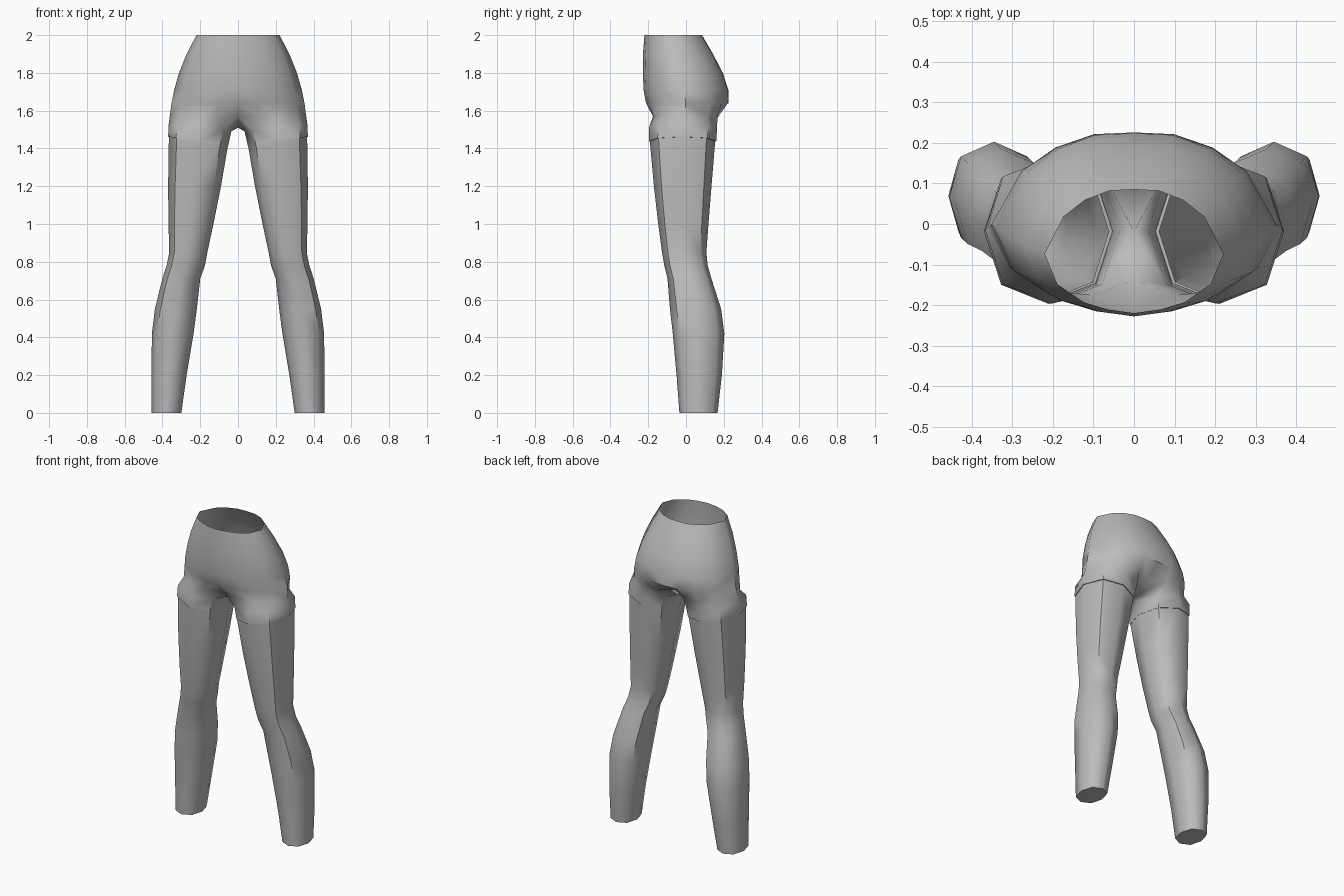
import bpy, bmesh, math

if "Cube" in bpy.data.objects:
    bpy.data.objects.remove(bpy.data.objects["Cube"])

grey = bpy.data.materials.new("plain grey")
grey.diffuse_color = (0.5, 0.5, 0.5, 1)
grey.use_nodes = True
grey.node_tree.nodes["Principled BSDF"].inputs["Base Color"].default_value = grey.diffuse_color


def finish(bm, name):
    """Make a mirrored, smooth shaded object out of the right half."""
    bmesh.ops.recalc_face_normals(bm, faces=bm.faces)
    me = bpy.data.meshes.new(name)
    bm.to_mesh(me)
    bm.free()
    me.materials.append(grey)
    ob = bpy.data.objects.new(name, me)
    bpy.context.collection.objects.link(ob)
    mod = ob.modifiers.new("mirror", 'MIRROR')
    mod.use_clip = True
    bpy.ops.object.select_all(action='DESELECT')
    ob.select_set(True)
    bpy.context.view_layer.objects.active = ob
    bpy.ops.object.shade_smooth_by_angle(angle=math.radians(50))
    return ob


def bridge(bm, a, b, closed):
    n = len(a)
    for i in range(n if closed else n - 1):
        j = (i + 1) % n
        bm.faces.new((a[i], a[j], b[j], b[i]))


def octagon(x0, x1, y0, y1, z, tilt=0.0):
    """Eight points, from inner front round the outside to the inner side."""
    cx, cy, rx, ry = (x0 + x1) / 2, (y0 + y1) / 2, (x1 - x0) / 2, (y1 - y0) / 2
    pts = []
    for k in range(8):
        a = math.radians(-135 + 45 * k)
        s = 1.04 if k % 2 == 0 else 1.0
        x = cx + rx * s * math.cos(a)
        pts.append((x, cy + ry * s * math.sin(a), z + tilt * (x - cx)))
    return pts


# Shorts: half rings from front centre to back centre, open at the waist
outline = [(0, -1), (.3, -.94), (.57, -.82), (.86, -.53), (1, -.04),
           (.79, .56), (.55, .83), (.28, .98), (0, 1)]
rows = [  # z, half width, front y, back y
    (2.00, .22, -.22, .085), (1.90, .272, -.228, .143), (1.80, .312, -.228, .195),
    (1.71, .338, -.225, .224), (1.64, .352, -.212, .226)]
bm = bmesh.new()
rings = []
for z, w, f, b in rows:
    c, r = (f + b) / 2, (b - f) / 2
    rings.append([bm.verts.new((w * x, c + r * y, z)) for x, y in outline])
# lowest half ring folds in at the middle
low = []
for i, (x, y) in enumerate(outline):
    fold = {0: .70, 1: .93, 7: .88, 8: .55}.get(i, 1)
    low.append(bm.verts.new((.361 * x, .0 + .2 * y * fold, 1.57)))
rings.append(low)
for a, b in zip(rings, rings[1:]):
    bridge(bm, a, b, False)
# crotch and leg openings
crotch = bm.verts.new((0, -.02, 1.51))
upper = [bm.verts.new(p) for p in octagon(.035, .367, -.196, .165, 1.51, .12)]
hem = [bm.verts.new(p) for p in octagon(.052, .370, -.197, .160, 1.438, .15)]
lip = [bm.verts.new(p) for p in octagon(.062, .360, -.187, .150, 1.438, .15)]
bridge(bm, low[1:8], upper[:7], False)
bm.faces.new((low[0], low[1], upper[0], crotch))
bm.faces.new((crotch, upper[0], upper[7]))
bm.faces.new((crotch, upper[7], upper[6]))
bm.faces.new((crotch, upper[6], low[7], low[8]))
bridge(bm, upper, hem, True)
bridge(bm, hem, lip, True)
finish(bm, "shorts")

# Legs: octagonal tubes bending at the knee, closed at the ankle
sections = [  # z, inner x, outer x, front y, back y
    (1.445, .052, .366, -.192, .155), (1.20, .09, .370, -.170, .135),
    (1.00, .13, .368, -.147, .119), (.85, .162, .364, -.127, .108),
    (.78, .175, .378, -.115, .115), (.71, .200, .401, -.098, .135),
    (.55, .218, .440, -.085, .186), (.42, .235, .456, -.070, .203),
    (.20, .272, .458, -.050, .190), (0, .30, .457, -.035, .167)]
bm = bmesh.new()
tube = []
for i, (z, x0, x1, y0, y1) in enumerate(sections):
    tube.append([bm.verts.new(p) for p in octagon(x0, x1, y0, y1, z, .15 if i == 0 else 0)])
for a, b in zip(tube, tube[1:]):
    bridge(bm, a, b, True)
bm.faces.new(tube[-1])
finish(bm, "legs")
